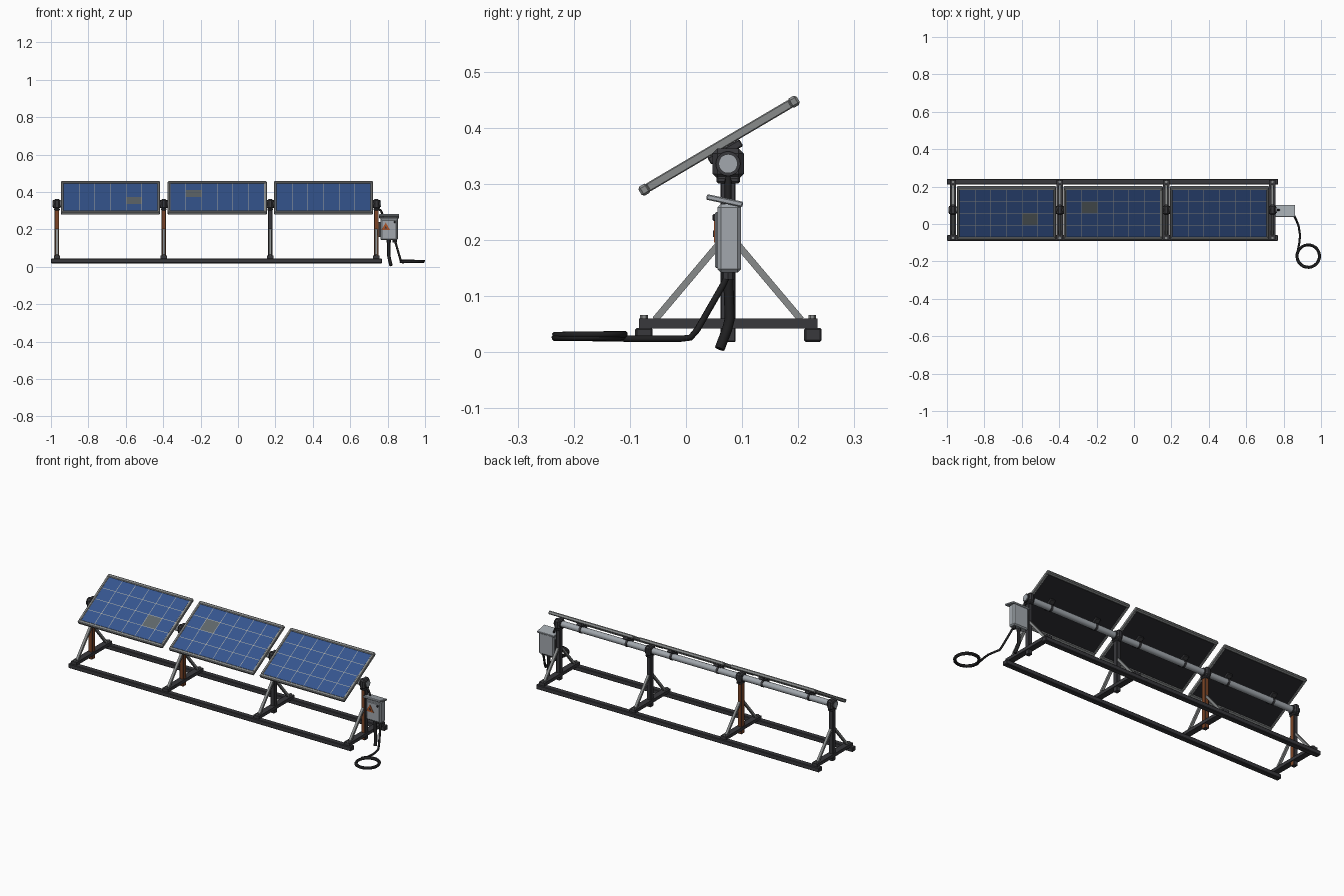
import bpy, bmesh, math
from mathutils import Matrix, Vector

cube = bpy.data.objects.get("Cube")
if cube:
    bpy.data.objects.remove(cube, do_unlink=True)


def material(name, rgb):
    m = bpy.data.materials.new(name)
    m.use_nodes = True
    m.diffuse_color = (*rgb, 1)
    m.node_tree.nodes["Principled BSDF"].inputs["Base Color"].default_value = (*rgb, 1)
    return m


steel = material("dark steel", (0.04, 0.04, 0.045))
galvanised = material("galvanised grey", (0.25, 0.26, 0.26))
paint = material("cabinet grey", (0.36, 0.39, 0.42))
rust = material("rust brown", (0.2, 0.06, 0.02))
blue = material("cell blue", (0.035, 0.09, 0.27))
pale = material("grid line grey", (0.4, 0.4, 0.37))
dusty = material("dusty cell", (0.11, 0.13, 0.14))
backing = material("back sheet black", (0.018, 0.018, 0.022))
orange = material("warning orange", (0.42, 0.09, 0.02))
rubber = material("cable black", (0.014, 0.014, 0.015))


def finish(name, bm, mats, matrix=Matrix(), smooth=False):
    mesh = bpy.data.meshes.new(name)
    bm.to_mesh(mesh)
    bm.free()
    for m in mats:
        mesh.materials.append(m)
    for p in mesh.polygons:
        p.use_smooth = smooth
    ob = bpy.data.objects.new(name, mesh)
    bpy.context.collection.objects.link(ob)
    ob.matrix_world = matrix
    if smooth:
        mesh.set_sharp_from_angle(angle=math.radians(35))
    return ob


def box(name, size, loc, mat, bevel=0.0, base=Matrix(), rot=Matrix()):
    bm = bmesh.new()
    bmesh.ops.create_cube(bm, size=1)
    bmesh.ops.scale(bm, vec=size, verts=bm.verts)
    if bevel:
        bmesh.ops.bevel(bm, geom=bm.edges[:], offset=bevel, segments=1, affect='EDGES')
    return finish(name, bm, [mat], base @ Matrix.Translation(loc) @ rot)


def rod(name, radius, length, loc, mat, axis='X', sides=20):
    bm = bmesh.new()
    bmesh.ops.create_cone(bm, cap_ends=True, segments=sides, radius1=radius,
                          radius2=radius, depth=length)
    turn = Matrix.Rotation(math.pi / 2, 4, 'Y' if axis == 'X' else 'X') if axis != 'Z' else Matrix()
    return finish(name, bm, [mat], Matrix.Translation(loc) @ turn, sides > 8)


def bar(name, a, b, width, depth, mat):
    # square bar between two points
    a, b = Vector(a), Vector(b)
    turn = (b - a).to_track_quat('Z', 'Y').to_matrix().to_4x4()
    return box(name, (width, depth, (b - a).length), (a + b) / 2, mat, rot=turn)


def cable(name, points, radius):
    curve = bpy.data.curves.new(name, 'CURVE')
    curve.dimensions = '3D'
    curve.bevel_depth = radius
    curve.bevel_resolution = 2
    curve.use_fill_caps = True
    spline = curve.splines.new('POLY')
    spline.points.add(len(points) - 1)
    for p, co in zip(spline.points, points):
        p.co = (*co, 1)
    spline.use_smooth = True
    curve.materials.append(rubber)
    ob = bpy.data.objects.new(name, curve)
    bpy.context.collection.objects.link(ob)


MID_Y, TUBE_Z = 0.075, 0.336
POSTS = [-0.968, -0.397, 0.172, 0.74]
RUSTY = [[(1, 0), (0, -1)], [(1, 0), (-1, 0), (0, 1), (0, -1)], [(0, 0)], [(0, -1)]]

# ground rails
for side, y in (("front", -0.075), ("back", 0.226)):
    box(side + "_rail", (1.77, 0.031, 0.025), (-0.115, y, 0.031), steel, 0.003)

# post stations
for x, rusty_sides in zip(POSTS, RUSTY):
    box("cross_beam", (0.034, 0.318, 0.018), (x, MID_Y, 0.051), steel)
    post = box("post", (0.024, 0.027, 0.3), (x, MID_Y, 0.168), steel, 0.002)
    post.data.materials.append(rust)
    for p in post.data.polygons:
        if (round(p.normal.x), round(p.normal.y)) in rusty_sides and abs(p.normal.z) < 0.1:
            p.material_index = 1
    for s in (-1, 1):
        bar("brace", (x, MID_Y + s * 0.13, 0.058), (x, MID_Y + s * 0.012, 0.198),
            0.014, 0.012, galvanised)
        rod("rail_bolt", 0.007, 0.008, (x, MID_Y + s * 0.15, 0.062), galvanised, 'Z', 6)
    box("post_cap", (0.03, 0.042, 0.012), (x, MID_Y, 0.307), steel, 0.003)
    box("bearing_housing", (0.033, 0.056, 0.054), (x, MID_Y, TUBE_Z), steel, 0.009)
    rod("bearing_ring", 0.022, 0.04, (x, MID_Y, TUBE_Z), steel)

# torque tube
rod("torque_tube", 0.017, 1.755, (-0.114, MID_Y, TUBE_Z), paint)

# solar panels
WIDTH, LENGTH, RIM = 0.53, 0.325, 0.013
TILT = Matrix.Rotation(math.radians(30.5), 4, 'X')
for number, x in enumerate((-0.682, -0.111, 0.457)):
    base = Matrix.Translation((x, 0.059, 0.368)) @ TILT
    box("panel_back", (WIDTH - RIM, LENGTH - RIM, 0.008), (0, 0, -0.001), backing, base=base)
    for s in (-1, 1):
        box("frame_end", (WIDTH, 0.018, 0.019), (0, s * (LENGTH / 2 - 0.008), 0),
            galvanised, 0.004, base)
        box("frame_side", (RIM, LENGTH - 0.03, 0.016),
            (s * (WIDTH - RIM) / 2, 0, 0), galvanised, 0.002, base)
    bm = bmesh.new()
    bmesh.ops.create_grid(bm, x_segments=6, y_segments=4, size=0.5)
    w, l = WIDTH - 2 * RIM, LENGTH - 2 * RIM - 0.004
    bmesh.ops.scale(bm, vec=(w, l, 1), verts=bm.verts)
    cells = bm.faces[:]
    rims = bmesh.ops.inset_individual(bm, faces=cells, thickness=0.002)["faces"]
    for f in rims:
        f.material_index = 1
    odd = {0: (4, 1), 1: (1, 2)}.get(number)
    for f in cells:
        c = f.calc_center_median()
        if (int((c.x / w + 0.5) * 6), int((c.y / l + 0.5) * 4)) == odd:
            f.material_index = 2
    finish("solar_cells", bm, [blue, pale, dusty], base @ Matrix.Translation((0, 0, 0.005)))

    # saddles and clamps on the tube
    for s in (-1, 1):
        sx = x + s * 0.145
        box("saddle", (0.03, 0.066, 0.014), (sx, 0.07, 0.357), steel, 0.002, rot=TILT)
        rod("tube_clamp", 0.0195, 0.012, (sx, MID_Y, TUBE_Z), steel)

# control cabinet
BOX_X = 0.808
box("cabinet", (0.094, 0.042, 0.122), (BOX_X, 0.077, 0.203), paint, 0.006)
box("cabinet_door", (0.08, 0.006, 0.1), (BOX_X, 0.055, 0.2), paint, 0.002)
box("cabinet_roof", (0.108, 0.066, 0.01), (BOX_X, 0.069, 0.27), paint, 0.002,
    rot=Matrix.Rotation(math.radians(-12), 4, 'X'))
box("cabinet_bracket", (0.02, 0.02, 0.08), (0.758, MID_Y, 0.2), steel)
box("door_latch", (0.008, 0.008, 0.012), (0.838, 0.051, 0.24), steel, 0.002)
for name, radius, y, mat in (("warning_sign", 0.027, 0.051, orange),
                             ("warning_mark", 0.008, 0.0495, steel)):
    bm = bmesh.new()
    bmesh.ops.create_cone(bm, cap_ends=True, segments=3, radius1=radius,
                          radius2=radius, depth=0.003)
    corner = max(bm.verts, key=lambda v: v.co.length)
    spin = math.pi / 2 - math.atan2(corner.co.y, corner.co.x)
    finish(name, bm, [mat], Matrix.Translation((0.79, y, 0.209))
           @ Matrix.Rotation(math.pi / 2, 4, 'X') @ Matrix.Rotation(spin, 4, 'Z'))
cable("tube_conduit", [(0.745, 0.075, 0.312), (0.765, 0.075, 0.3), (0.778, 0.075, 0.262)], 0.006)

# cables below the cabinet
for gx in (0.806, 0.838):
    rod("cable_gland", 0.011, 0.014, (gx, MID_Y, 0.137), steel, 'Z', 8)
cable("cut_cable", [(0.806, 0.075, 0.14), (0.806, 0.078, 0.06), (0.81, 0.073, 0.04),
                    (0.818, 0.06, 0.006)], 0.009)
lead = [(0.838, 0.075, 0.14), (0.845, 0.066, 0.12), (0.868, 0.02, 0.04), (0.873, 0.008, 0.026),
        (0.88, -0.01, 0.024), (0.888, -0.06, 0.024), (0.884, -0.1, 0.024)]
STEPS = 24
coil = []
for i in range(3 * STEPS + 1):
    a = math.radians(155) + math.tau * i / STEPS
    r = 0.06 + 0.003 * math.cos(i / STEPS * 2.2)
    coil.append((0.932 + r * math.cos(a), -0.172 + r * math.sin(a), 0.025 + 0.0025 * i / STEPS))
cable("coiled_cable", lead + coil, 0.0058)
